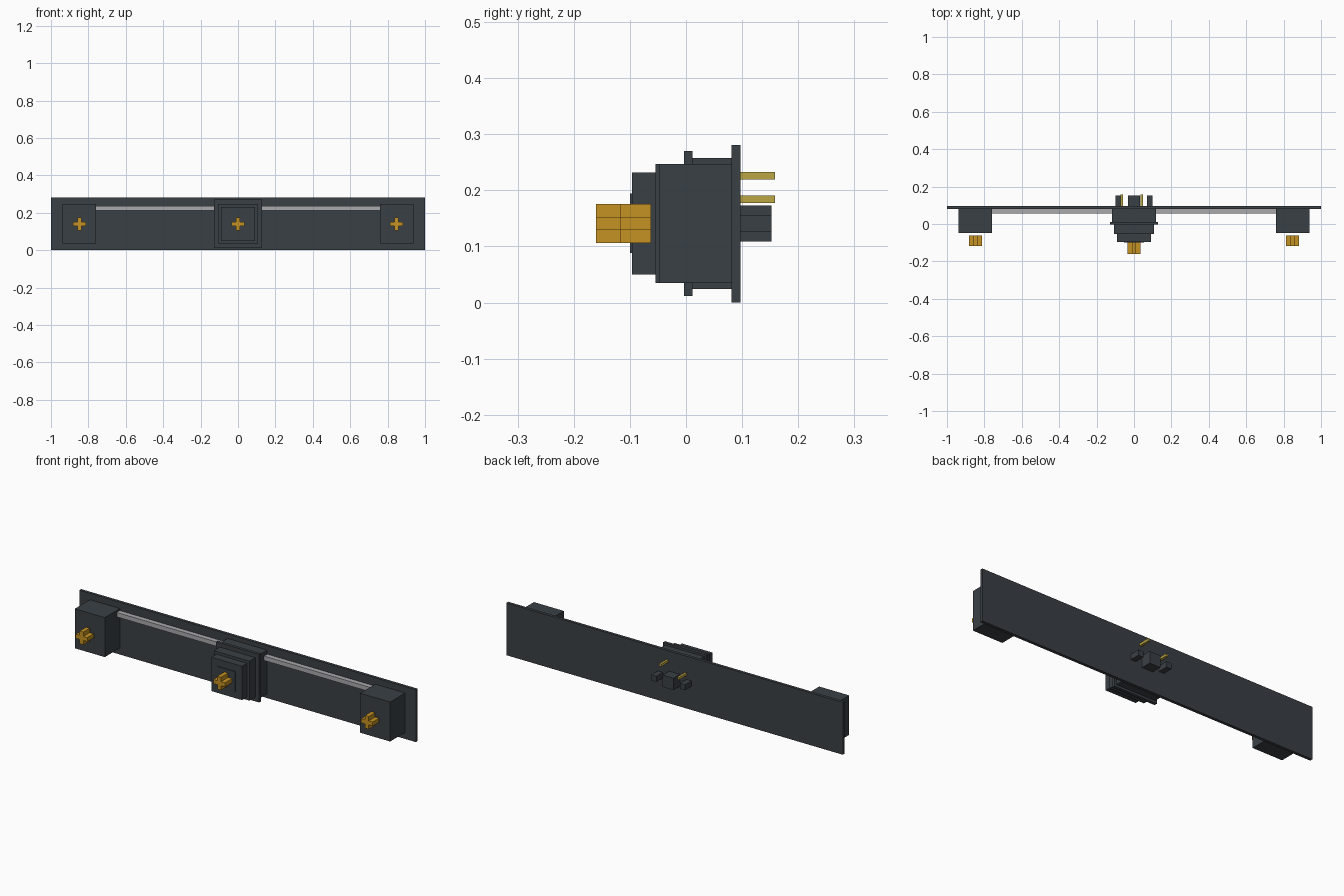
import bpy
import bmesh
from mathutils import Matrix

cube = bpy.data.objects.get("Cube")
if cube:
    bpy.data.objects.remove(cube, do_unlink=True)


def material(name, rgb):
    m = bpy.data.materials.new(name)
    m.use_nodes = True
    m.diffuse_color = (*rgb, 1)
    m.node_tree.nodes["Principled BSDF"].inputs["Base Color"].default_value = (*rgb, 1)
    return m


CHARCOAL = material("charcoal plastic", (0.042, 0.051, 0.060))
AMBER = material("amber plastic", (0.56, 0.29, 0.016))
BRASS = material("brass", (0.50, 0.38, 0.055))
STEEL = material("steel", (0.40, 0.40, 0.42))


def box(name, x, y, z, mat):
    """Box from (min, max) pairs on each axis."""
    bm = bmesh.new()
    bmesh.ops.create_cube(bm, size=1)
    size = [b - a for a, b in (x, y, z)]
    mid = [(a + b) / 2 for a, b in (x, y, z)]
    bm.transform(Matrix.Translation(mid) @ Matrix.Diagonal((*size, 1)))
    return finish(name, bm, mat)


def finish(name, bm, mat):
    bmesh.ops.recalc_face_normals(bm, faces=bm.faces)
    mesh = bpy.data.meshes.new(name)
    bm.to_mesh(mesh)
    bm.free()
    mesh.materials.append(mat)
    ob = bpy.data.objects.new(name, mesh)
    bpy.context.scene.collection.objects.link(ob)
    return ob


CZ = 0.141  # height of the switch axis


def around(c, half):
    return (c - half, c + half)


def cross(name, cx, y0, y1, arm=0.0345, half=0.011):
    """Plus-shaped profile extruded along y."""
    a, h = arm, half
    profile = [(-h, -a), (h, -a), (h, -h), (a, -h), (a, h), (h, h),
               (h, a), (-h, a), (-h, h), (-a, h), (-a, -h), (-h, -h)]
    bm = bmesh.new()
    face = bm.faces.new([bm.verts.new((cx + px, y0, CZ + pz)) for px, pz in profile])
    out = bmesh.ops.extrude_face_region(bm, geom=[face])
    verts = [v for v in out["geom"] if isinstance(v, bmesh.types.BMVert)]
    bmesh.ops.translate(bm, verts=verts, vec=(0, y1 - y0, 0))
    return finish(name, bm, AMBER)


# Mounting plate and stabilizer wire
box("plate", (-1, 1), (0.081, 0.097), (0, 0.281), CHARCOAL)
box("stabilizer_bar", (-0.78, 0.78), (0.055, 0.081), (0.212, 0.236), STEEL)

# Stabilizer housings with their stems
for side, s in (("left", 1), ("right", -1)):
    box(f"{side}_stabilizer_housing", around(s * 0.848, 0.089), (-0.047, 0.081),
        (0.035, 0.247), CHARCOAL)
    cross(f"{side}_stabilizer_stem", s * 0.848, -0.117, -0.062)

# Stepped switch housing: name, half width, half height, front y, back y
for name, hw, hh, y0, y1 in (
        ("switch_base", 0.117, 0.117, 0.012, 0.081),
        ("switch_flange", 0.128, 0.129, -0.004, 0.012),
        ("switch_housing", 0.106, 0.106, -0.054, -0.004),
        ("switch_cap", 0.091, 0.091, -0.096, -0.054),
        ("switch_slider", 0.053, 0.053, -0.100, -0.096)):
    box(name, around(0, hw), (y0, y1), around(CZ, hh), CHARCOAL)
cross("switch_stem", 0, -0.160, -0.100)

# Locating posts on the back
for name, x, h in (("centre_post", 0, 0.032), ("left_post", 0.085, 0.015),
                   ("right_post", -0.085, 0.015)):
    box(name, around(x, h), (0.097, 0.152), around(CZ, h), CHARCOAL)

# Contact pins on the back
for name, x, z in (("left_pin", 0.042, 0.226), ("right_pin", -0.066, 0.184)):
    box(name, around(x, 0.0065), (0.097, 0.159), around(z, 0.0065), BRASS)
